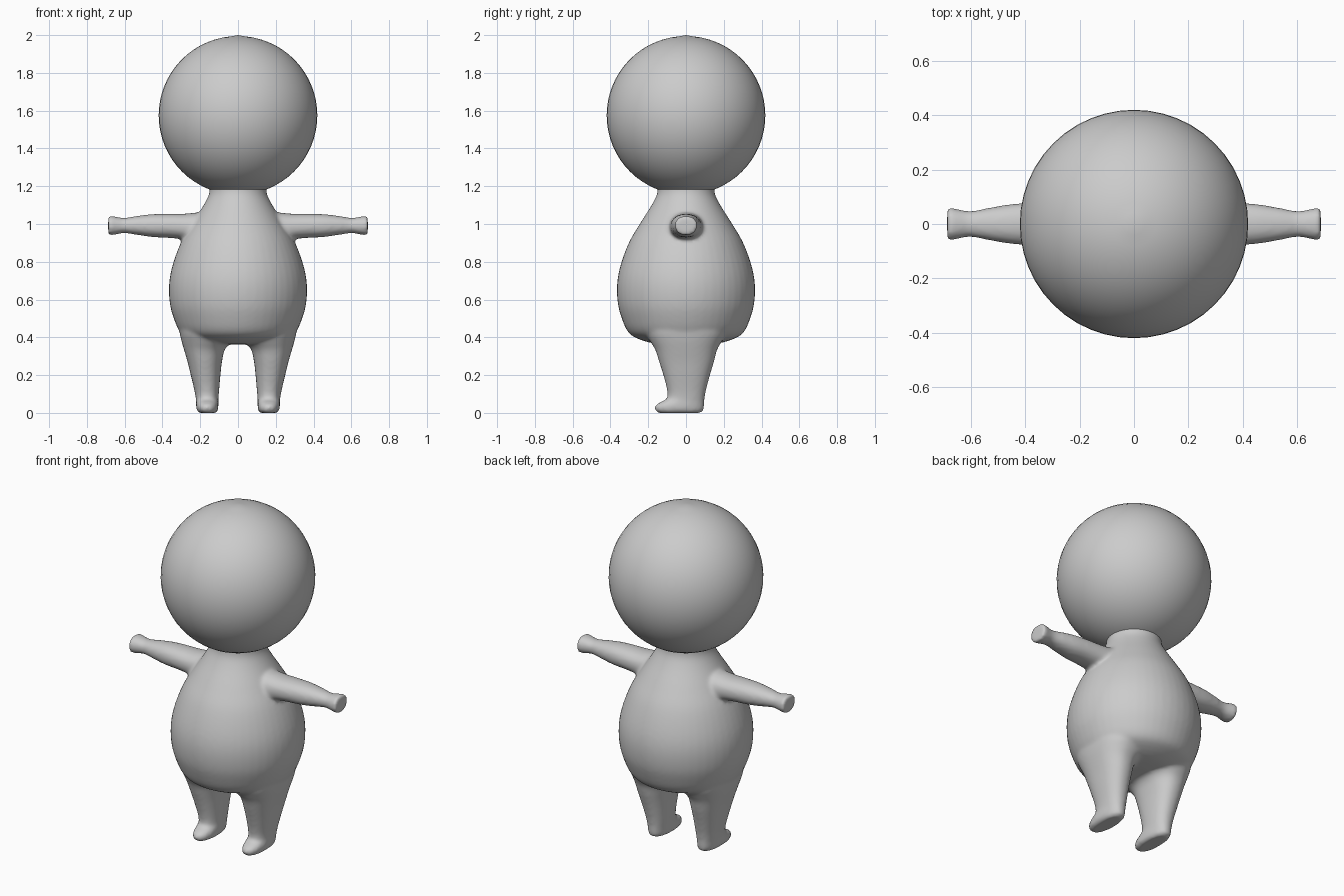
import bpy, bmesh, math
from mathutils import Vector

cube = bpy.data.objects.get("Cube")
if cube:
    bpy.data.objects.remove(cube)

clay = bpy.data.materials.new("clay_grey")
clay.use_nodes = True
GREY = (0.6, 0.6, 0.6, 1)
clay.diffuse_color = GREY
clay.node_tree.nodes["Principled BSDF"].inputs["Base Color"].default_value = GREY


def smooth_path(points, steps=4):
    """Catmull-Rom through section tuples."""
    pts = [Vector(p) for p in points]
    out = []
    for i in range(len(pts) - 1):
        a, b, c, d = pts[max(i - 1, 0)], pts[i], pts[i + 1], pts[min(i + 2, len(pts) - 1)]
        for s in range(steps):
            t = s / steps
            out.append(b + (c - a) * t / 2 + (2 * a - 5 * b + 4 * c - d) * t * t / 2
                       + (3 * b - a - 3 * c + d) * t ** 3 / 2)
    return out + [pts[-1]]


def loft(bm, sections, place, sides=48, power=1.0):
    """Closed tube through oval sections (along, min_u, max_u, min_v, max_v)."""
    rings = []
    for w, u0, u1, v0, v1 in sections:
        ring = []
        for k in range(sides):
            a = math.tau * k / sides
            c, s = math.cos(a), math.sin(a)
            c = math.copysign(abs(c) ** power, c)
            s = math.copysign(abs(s) ** power, s)
            u = (u0 + u1) / 2 + c * (u1 - u0) / 2
            v = (v0 + v1) / 2 + s * (v1 - v0) / 2
            ring.append(bm.verts.new(place(w, u, v)))
        rings.append(ring)
    for r, q in zip(rings, rings[1:]):
        for k in range(sides):
            n = (k + 1) % sides
            bm.faces.new((r[k], r[n], q[n], q[k]))
    bm.faces.new(rings[0])
    bm.faces.new(rings[-1])


bm = bmesh.new()

# Pear-shaped torso: height, radius
torso = [(0.362, 0.08), (0.37, 0.18), (0.395, 0.26), (0.43, 0.308), (0.5, 0.34),
         (0.58, 0.361), (0.68, 0.365), (0.78, 0.347), (0.9, 0.303), (1.0, 0.245),
         (1.1, 0.182), (1.16, 0.153), (1.21, 0.15)]
loft(bm, smooth_path([(z, -r, r, -r, r) for z, r in torso]), lambda w, u, v: (u, v, w))

# Legs with feet: height, inner x, outer x, front y, back y
leg = [(0.0, 0.118, 0.207, -0.145, 0.075), (0.012, 0.107, 0.217, -0.163, 0.092),
       (0.038, 0.104, 0.222, -0.163, 0.096), (0.06, 0.104, 0.222, -0.13, 0.097),
       (0.075, 0.104, 0.223, -0.102, 0.098), (0.12, 0.1, 0.231, -0.1, 0.106),
       (0.2, 0.093, 0.25, -0.12, 0.127), (0.27, 0.085, 0.267, -0.142, 0.148),
       (0.335, 0.07, 0.286, -0.163, 0.165), (0.38, 0.035, 0.299, -0.19, 0.19),
       (0.43, 0.02, 0.31, -0.21, 0.21), (0.52, 0.02, 0.325, -0.18, 0.18)]
# Arms with flared hands: distance out, half depth, bottom z, top z
arm = [(0.1, 0.1, 0.88, 1.065), (0.22, 0.092, 0.895, 1.06), (0.29, 0.085, 0.918, 1.054),
       (0.36, 0.08, 0.926, 1.054), (0.45, 0.073, 0.931, 1.052), (0.53, 0.06, 0.942, 1.043),
       (0.6, 0.047, 0.952, 1.032), (0.64, 0.053, 0.946, 1.037), (0.67, 0.059, 0.941, 1.043),
       (0.683, 0.058, 0.942, 1.042), (0.687, 0.05, 0.95, 1.034)]
for side in (1, -1):
    loft(bm, smooth_path(leg), lambda w, u, v: (side * u, v, w), power=0.88)
    loft(bm, smooth_path([(x, -d, d, b, t) for x, d, b, t in arm]),
         lambda w, u, v: (side * w, u, v), power=0.9)

bmesh.ops.recalc_face_normals(bm, faces=bm.faces)
mesh = bpy.data.meshes.new("body")
bm.to_mesh(mesh)
bm.free()
body = bpy.data.objects.new("body", mesh)
bpy.context.collection.objects.link(body)
mesh.materials.append(clay)

# Fuse torso and limbs into one soft skin
fuse = body.modifiers.new("fuse", 'REMESH')
fuse.mode = 'VOXEL'
fuse.voxel_size = 0.011
fuse.use_smooth_shade = True
soften = body.modifiers.new("soften", 'SMOOTH')
soften.factor = 0.5
soften.iterations = 6

# Round head with a faint peak at the crown
bpy.ops.mesh.primitive_uv_sphere_add(segments=48, ring_count=32, radius=0.42,
                                     location=(0, 0, 1.575))
head = bpy.context.object
head.name = head.data.name = "head"
for v in head.data.vertices:
    if v.co.z > 0.419:
        v.co.z += 0.005
head.data.materials.append(clay)
bpy.ops.object.shade_smooth()
